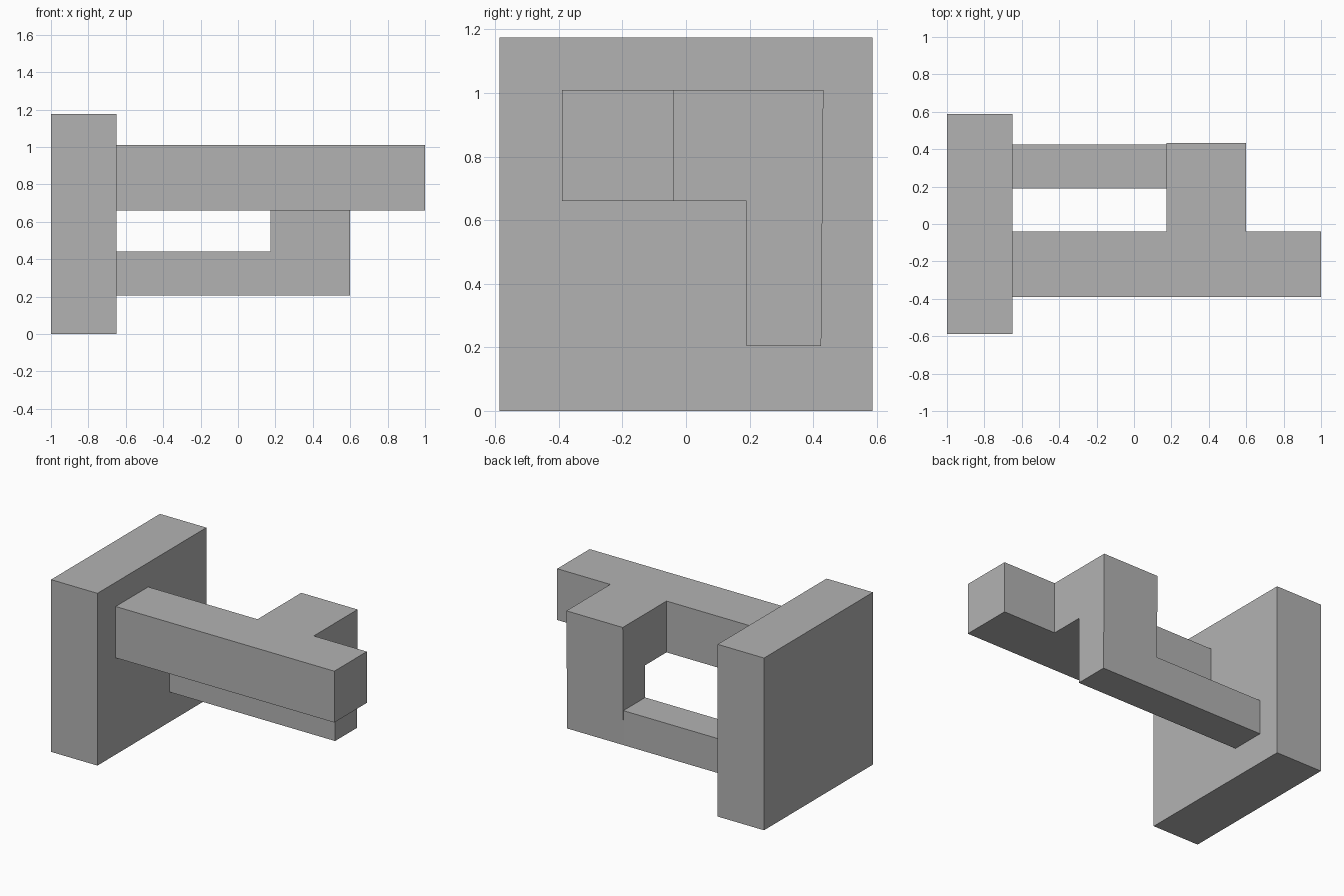
import bpy
import bmesh

cube = bpy.data.objects.get("Cube")
if cube:
    bpy.data.objects.remove(cube, do_unlink=True)

grey = bpy.data.materials.new("plain_grey")
grey.use_nodes = True
colour = (0.45, 0.45, 0.45, 1)
grey.diffuse_color = colour
grey.node_tree.nodes["Principled BSDF"].inputs["Base Color"].default_value = colour


def prism(name, profile, x0, x1):
    """Extrude a y-z profile along x."""
    bm = bmesh.new()
    face = bm.faces.new([bm.verts.new((x0, y, z)) for y, z in profile])
    side = bmesh.ops.extrude_face_region(bm, geom=[face])["geom"]
    verts = [v for v in side if isinstance(v, bmesh.types.BMVert)]
    bmesh.ops.translate(bm, verts=verts, vec=(x1 - x0, 0, 0))
    bmesh.ops.recalc_face_normals(bm, faces=bm.faces)
    mesh = bpy.data.meshes.new(name)
    bm.to_mesh(mesh)
    bm.free()
    mesh.materials.append(grey)
    obj = bpy.data.objects.new(name, mesh)
    bpy.context.collection.objects.link(obj)
    return obj


def box(name, x0, x1, y0, y1, z0, z1):
    return prism(name, [(y0, z0), (y1, z0), (y1, z1), (y0, z1)], x0, x1)


def merge(target, part):
    """Union a part into the target and remove the part."""
    mod = target.modifiers.new("union", "BOOLEAN")
    mod.operation = "UNION"
    mod.solver = "EXACT"
    mod.object = part
    bpy.context.view_layer.objects.active = target
    bpy.ops.object.modifier_apply(modifier=mod.name)
    bpy.data.objects.remove(part, do_unlink=True)


# Square end plate
plate = box("end_plate", -1, -0.65, -0.587, 0.587, 0, 1.175)

# Long upper beam, lower beam and the angled block joining them
frame = box("beam_frame", -0.65, 1, -0.39, -0.04, 0.66, 1.01)
link = prism("link_block", [(-0.2, 0.66), (0.19, 0.66), (0.19, 0.205),
                            (0.425, 0.205), (0.432, 1.01), (-0.2, 1.01)], 0.175, 0.6)
lower = box("lower_beam", -0.65, 0.3, 0.19, 0.425, 0.205, 0.44)
merge(frame, link)
merge(frame, lower)
